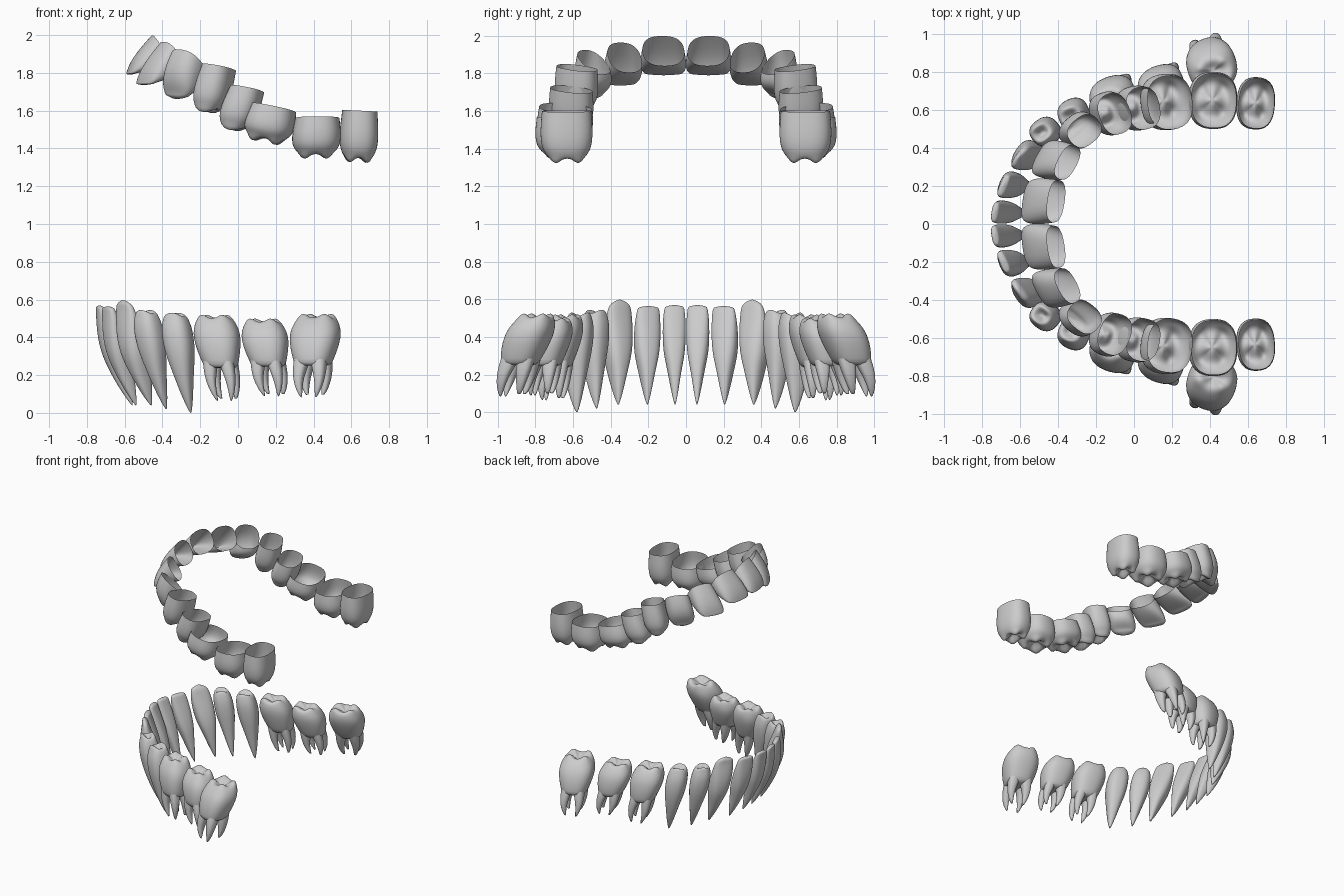
import bpy, bmesh, math
from mathutils import Vector as V

if "Cube" in bpy.data.objects:
    bpy.data.objects.remove(bpy.data.objects["Cube"])

N = 24
Z = V((0, 0, 1))


def superellipse(i, n=2.5):
    a = 2 * math.pi * i / N
    c, s = math.cos(a), math.sin(a)
    f = lambda q: math.copysign(abs(q) ** (2 / n), q)
    return f(c), f(s), a


def section(c, t, b, hw, hd, tilt=0, k=0):
    pts = []
    for i in range(N):
        x, y, a = superellipse(i)
        o = t * hw * x + b * hd * y
        pts.append(c + o + Z * (tilt * y - k * o.x))
    return pts


def loft(bm, rings):
    rows = [[bm.verts.new(p) for p in r] for r in rings]
    for r, s in zip(rows, rows[1:]):
        for i in range(N):
            j = (i + 1) % N
            if len(s) == 1:
                bm.faces.new((r[i], r[j], s[0]))
            elif len(r) == 1:
                bm.faces.new((r[0], s[j], s[i]))
            else:
                bm.faces.new((r[i], r[j], s[j], s[i]))


def crown_cap(edge, c, out, h, kind):
    """Biting surface: edge/point for front teeth, cusps and fossa for back teeth."""
    rings = []
    front = kind in ("incisor", "canine")
    heights = (.4, .65, .85, 1) if front else (.65, .75, -.1, -.45)
    for r, q in zip((.86, .62, .3, 0), heights):
        ring = []
        for i, p in enumerate(edge):
            a = 2 * math.pi * i / N
            cusp = 0
            if kind == "premolar":
                cusp = -.35 * math.cos(2 * a)
            elif kind == "molar":
                cusp = -.4 * math.cos(4 * a)
            ring.append(c + (p - c) * r + out * h * (q + cusp * min(1, r * 1.4)))
        rings.insert(0, ring if r else [c + out * h * q])
    return rings


def frames(pts):
    """Tangent along the arch and outward direction for each tooth."""
    ext = [V((pts[0].x, -pts[0].y, 0))] + pts
    ext.append(pts[-1] + (pts[-1] - pts[-2]))
    out = []
    for a, b in zip(ext, ext[2:]):
        t = V((b.x - a.x, b.y - a.y, 0)).normalized()
        out.append((t, V((-t.y, t.x, 0))))
    return out


def finish(bm, name):
    bmesh.ops.recalc_face_normals(bm, faces=bm.faces)
    me = bpy.data.meshes.new(name)
    bm.to_mesh(me)
    bm.free()
    me.polygons.foreach_set("use_smooth", [True] * len(me.polygons))
    ob = bpy.data.objects.new(name, me)
    bpy.context.collection.objects.link(ob)
    m = ob.modifiers.new("other_side", "MIRROR")
    m.use_axis = (False, True, False)
    m.use_mirror_merge = False
    ob.modifiers.new("smooth", "SUBSURF").levels = 1
    ob.modifiers["smooth"].render_levels = 1


NAMES = ["central_incisor", "lateral_incisor", "canine", "first_premolar",
         "second_premolar", "first_molar", "second_molar", "third_molar"]
KINDS = ["incisor", "incisor", "canine", "premolar", "premolar", "molar", "molar", "molar"]

# Upper crowns: biting end, rim centre, width, depth, rim tilt, cusp height, slope
UPPER = [
    ((-.575, .12, 1.79), (-.41, .12, 1.92), .245, .09, .08, .015, 0),
    ((-.50, .35, 1.735), (-.35, .325, 1.885), .215, .10, .08, .015, 0),
    ((-.33, .50, 1.66), (-.26, .49, 1.86), .20, .15, .06, .035, .1),
    ((-.165, .585, 1.59), (-.10, .58, 1.83), .18, .23, .01, .04, .15),
    ((-.03, .61, 1.495), (.05, .61, 1.715), .19, .235, .01, .04, .18),
    ((.14, .645, 1.43), (.19, .64, 1.615), .26, .295, .01, .04, .2),
    ((.41, .65, 1.345), (.42, .65, 1.56), .26, .30, .01, .04, 0),
    ((.635, .635, 1.325), (.645, .635, 1.60), .205, .275, 0, .04, .05),
]
FRONT_UP = [(0, .84, .5), (.12, .95, .75), (.3, 1, 1.05), (.55, 1, 1.2), (.8, .97, 1.12), (1, .92, 1)]
BACK_UP = [(0, .8, .78), (.12, .93, .92), (.3, 1, 1), (.55, 1, 1.02), (.8, .95, .99), (1, .91, .96)]

dirs = frames([(V(u[0]) + V(u[1])) / 2 for u in UPPER])
for name, kind, (t, b), (p, r, w, d, tilt, h, k) in zip(NAMES, KINDS, dirs, UPPER):
    p, r = V(p), V(r)
    out = (p - r).normalized()
    p = p - out * h
    prof = FRONT_UP if kind in ("incisor", "canine") else BACK_UP
    rings = [section(p.lerp(r, s), t, b, w / 2 * a, d / 2 * e, tilt * s, k) for s, a, e in prof]
    bm = bmesh.new()
    loft(bm, crown_cap(rings[0], p, out, h, kind) + rings)
    finish(bm, "upper_" + name)

# Lower teeth: crown top, root tip, width, depth, cusp height
LOWER = [
    ((-.735, .062, .57), (-.56, .058, .04), .125, .11, .015),
    ((-.69, .20, .565), (-.54, .205, .04), .145, .12, .015),
    ((-.61, .352, .60), (-.46, .36, .04), .165, .14, .05),
    ((-.49, .48, .545), (-.38, .475, .02), .15, .15, .03),
    ((-.335, .565, .53), (-.25, .58, 0), .16, .17, .03),
    ((-.125, .635, .52), (-.06, .71, .06), .25, .22, .03),
    ((.13, .69, .50), (.19, .77, .085), .25, .22, .03),
    ((.42, .79, .525), (.39, .925, .08), .27, .25, .035),
]
FRONT_LOW = [(0, .86, .36), (.1, .96, .55), (.25, 1, .85), (.4, .95, 1), (.52, .82, 1),
             (.65, .58, .85), (.8, .38, .6), (.93, .18, .28), (1, .04, .05)]
PRE_LOW = [(0, .8, .75), (.08, .94, .93), (.2, 1, 1), (.35, .95, .96), (.5, .75, .82),
           (.65, .55, .65), (.8, .37, .45), (.93, .18, .22), (1, .04, .05)]
MOLAR_LOW = [(0, .8, .78), (.1, .95, .95), (.22, 1, 1), (.38, .9, .94), (.5, .78, .84), (.6, .68, .74)]

dirs = frames([V(u[0]) for u in LOWER])
for name, kind, (t, b), (p, r, w, d, h) in zip(NAMES, KINDS, dirs, LOWER):
    p, r = V(p), V(r)
    out = (p - r).normalized()
    p = p - out * h
    prof = {"molar": MOLAR_LOW, "premolar": PRE_LOW}.get(kind, FRONT_LOW)
    mid = lambda u: p.lerp(r, u) + b * (.06 * u * (1 - u))
    rings = [section(mid(u), t, b, w / 2 * a, d / 2 * e) for u, a, e in prof]
    bm = bmesh.new()
    end = mid(.57) if kind == "molar" else r
    loft(bm, crown_cap(rings[0], p, out, h, kind) + rings + [[end]])
    # Split roots below the molar crowns
    if kind == "molar":
        for sx in (-1, 1):
            for sy in (-1, 1):
                roots = []
                for u, ox, oy, rad in ((.5, .17, .17, .2), (.62, .2, .2, .17), (.75, .22, .22, .125),
                                       (.88, .2, .22, .08), (.97, .16, .21, .035)):
                    c = mid(u) + t * w * ox * sx + b * d * oy * sy
                    roots.append(section(c, t, b, rad * w * .8, rad * d))
                tip = mid(1) + t * w * .15 * sx + b * d * .2 * sy + Z * (.02 if sy < 0 else 0)
                loft(bm, roots + [[tip]])
    finish(bm, "lower_" + name)
